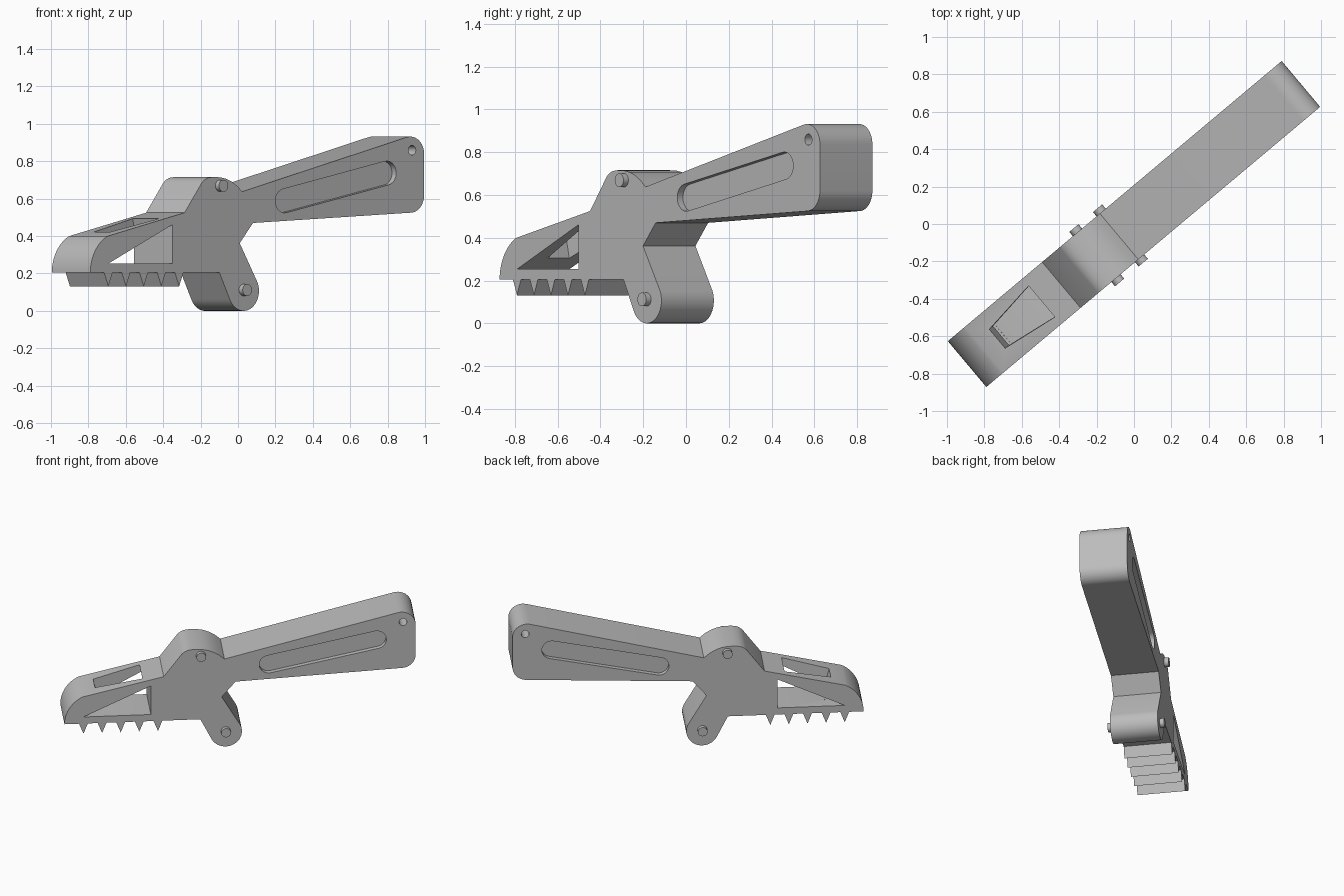
import bpy, bmesh, math
from mathutils import Matrix, Vector

cube = bpy.data.objects.get("Cube")
if cube:
    bpy.data.objects.remove(cube, do_unlink=True)

HALF = 0.16                                        # half the body thickness
TURN = Matrix.Rotation(math.radians(40), 4, 'Z')   # the tool lies diagonally

grey = bpy.data.materials.new("plain grey")
grey.use_nodes = True
grey.diffuse_color = (0.5, 0.5, 0.5, 1)
grey.node_tree.nodes["Principled BSDF"].inputs["Base Color"].default_value = (0.5, 0.5, 0.5, 1)


def arc(cx, cz, r, start, end, steps=12):
    angles = [math.radians(start + (end - start) * i / steps) for i in range(steps + 1)]
    return [(cx + r * math.cos(a), cz + r * math.sin(a)) for a in angles]


def loft(name, lower, upper):
    """Solid between two matching loops of points."""
    bm = bmesh.new()
    a = [bm.verts.new(p) for p in lower]
    b = [bm.verts.new(p) for p in upper]
    bm.faces.new(a)
    bm.faces.new(b[::-1])
    for i in range(len(a)):
        j = (i + 1) % len(a)
        bm.faces.new((a[i], b[i], b[j], a[j]))
    bmesh.ops.recalc_face_normals(bm, faces=bm.faces)
    mesh = bpy.data.meshes.new(name)
    bm.to_mesh(mesh)
    bm.free()
    mesh.materials.append(grey)
    obj = bpy.data.objects.new(name, mesh)
    bpy.context.collection.objects.link(obj)
    obj.matrix_world = TURN
    return obj


def prism(name, profile, y0=-HALF, y1=HALF):
    return loft(name, [(x, y0, z) for x, z in profile], [(x, y1, z) for x, z in profile])


def cut(body, cutter):
    cutter.hide_render = True
    mod = body.modifiers.new("cut", 'BOOLEAN')
    mod.operation = 'DIFFERENCE'
    mod.solver = 'EXACT'
    mod.object = cutter
    bpy.context.view_layer.update()
    shape = body.evaluated_get(bpy.context.evaluated_depsgraph_get())
    mesh = bpy.data.meshes.new_from_object(shape)
    body.modifiers.clear()
    body.data = mesh
    bpy.data.objects.remove(cutter, do_unlink=True)


def smooth(obj):
    bpy.ops.object.select_all(action='DESELECT')
    obj.select_set(True)
    bpy.context.view_layer.objects.active = obj
    bpy.ops.object.shade_smooth_by_angle(angle=math.radians(25))


# Body side profile: nose, knuckle, handle, foot
profile = arc(-0.947, 0.205, 0.218, 180, 117)
profile += [(-0.507, 0.525), (-0.387, 0.685), (-0.37, 0.70), (-0.345, 0.711), (-0.31, 0.716),
            (-0.26, 0.714), (-0.22, 0.707), (-0.18, 0.692), (-0.14, 0.668), (-0.104, 0.638)]
profile += arc(1.07, 0.837, 0.095, 104, 0)
profile += arc(1.07, 0.62, 0.095, 0, -87)
profile += [(-0.03, 0.47), (-0.122, 0.362)]
profile += arc(-0.095, 0.107, 0.107, 25, -157, 24)
profile += [(-0.264, 0.205)]
body = prism("lever_body", profile)

# Triangular window through the jaw
cut(body, prism("jaw_window", [(-1.039, 0.253), (-0.592, 0.253), (-0.592, 0.461)], -0.3, 0.3))

# Tapered opening in the sloping jaw top, square to the slope
slope = math.radians(13.1)
down = Vector((math.sin(slope), 0, -math.cos(slope)))
rim = [Vector((x, y, 0.4 + (x + 1.046) * math.tan(slope)))
       for x, y in ((-0.955, -0.066), (-0.644, -0.109), (-0.644, 0.109), (-0.955, 0.066))]
cut(body, loft("jaw_top_opening", [p + down * 0.175 for p in rim], [p - down * 0.05 for p in rim]))

# Rounded grip recess on both faces of the handle
tilt = math.degrees(math.atan2(0.149, 0.715))
slot = arc(0.191, 0.588, 0.064, tilt + 90, tilt + 270) + arc(0.906, 0.737, 0.064, tilt - 90, tilt + 90)
for side in (-1, 1):
    cut(body, prism("grip_recess", slot, side * (HALF - 0.035), side * (HALF + 0.1)))

# Cord hole at the handle end
cut(body, prism("cord_hole", arc(1.081, 0.859, 0.026, 0, 345, 23), -0.3, 0.3))
smooth(body)

# Teeth under the jaw
for i in range(5):
    x = -1.039 + 0.1235 * i
    prism(f"tooth_{i + 1}", [(x - 0.03, 0.207), (x + 0.03, 0.207), (x, 0.131)])

# Pivot pins
for name, x, z in (("upper_pin", -0.26, 0.669), ("lower_pin", -0.095, 0.112)):
    smooth(prism(name, arc(x, z, 0.032, 0, 345, 23), -0.19, 0.19))
